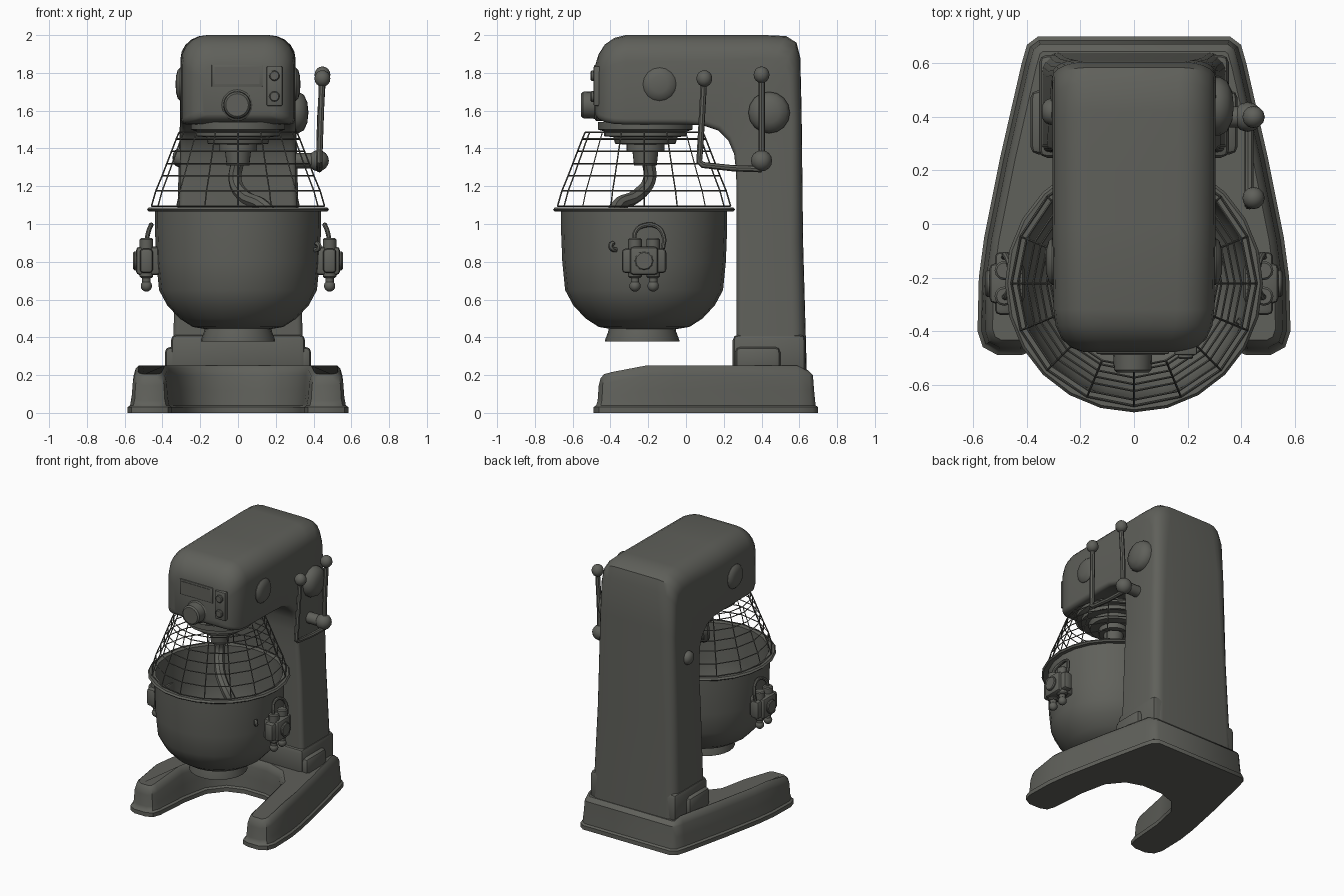
import bpy, bmesh, math
from mathutils import Vector

if "Cube" in bpy.data.objects:
    bpy.data.objects.remove(bpy.data.objects["Cube"])

metal = bpy.data.materials.new("dark_grey_metal")
metal.diffuse_color = (0.115, 0.117, 0.103, 1)
metal.use_nodes = True
metal.node_tree.nodes["Principled BSDF"].inputs["Base Color"].default_value = metal.diffuse_color


def finish(name, bm):
    bmesh.ops.remove_doubles(bm, verts=bm.verts, dist=0.0005)
    bmesh.ops.recalc_face_normals(bm, faces=bm.faces)
    me = bpy.data.meshes.new(name)
    bm.to_mesh(me)
    bm.free()
    me.materials.append(metal)
    ob = bpy.data.objects.new(name, me)
    bpy.context.collection.objects.link(ob)
    return ob


def loft(name, rings, caps=True):
    bm = bmesh.new()
    vs = [[bm.verts.new(p) for p in r] for r in rings]
    n = len(rings[0])
    for a, b in zip(vs, vs[1:]):
        for k in range(n):
            bm.faces.new((a[k], a[(k + 1) % n], b[(k + 1) % n], b[k]))
    if caps:
        bm.faces.new(vs[0])
        bm.faces.new(vs[-1])
    return finish(name, bm)


def lathe(name, profile, origin, axis=(0, 0, 1), n=24):
    """Revolve (radius, height) points about an axis."""
    q = Vector(axis).to_track_quat('Z', 'Y')
    rings = [[Vector(origin) + q @ Vector((r * math.cos(t), r * math.sin(t), h))
              for t in (2 * math.pi * k / n for k in range(n))] for r, h in profile]
    return loft(name, rings, caps=False)


def rod(name, a, b, r, n=12):
    d = Vector(b) - Vector(a)
    L = d.length
    c = min(r * 0.2, L * 0.3)
    return lathe(name, [(0, 0), (r - c, 0), (r, c), (r, L - c), (r - c, L), (0, L)], a, d, n)


def ball(name, c, r, stretch=1.0):
    prof = [(r * math.sin(math.pi * k / 8), -r * stretch * math.cos(math.pi * k / 8)) for k in range(9)]
    return lathe(name, prof, c, n=12)


def box(name, c, size, bevel=0.01):
    bm = bmesh.new()
    bmesh.ops.create_cube(bm, size=1)
    for v in bm.verts:
        v.co = Vector([v.co[k] * size[k] + c[k] for k in range(3)])
    if bevel:
        bmesh.ops.bevel(bm, geom=bm.edges[:], offset=bevel, segments=2, profile=0.5, affect='EDGES')
    return finish(name, bm)


def tubes(name, paths, r, closed=False, smooth=False, res=0):
    cu = bpy.data.curves.new(name, 'CURVE')
    cu.dimensions = '3D'
    cu.bevel_depth, cu.bevel_resolution, cu.use_fill_caps = r, res, True
    cu.resolution_u = 5
    for path in paths:
        if smooth:
            s = cu.splines.new('BEZIER')
            s.bezier_points.add(len(path) - 1)
            for bp, p in zip(s.bezier_points, path):
                bp.co = p
                bp.handle_left_type = bp.handle_right_type = 'AUTO'
        else:
            s = cu.splines.new('POLY')
            s.points.add(len(path) - 1)
            for pt, p in zip(s.points, path):
                pt.co = (*p, 1)
        s.use_cyclic_u = closed
    cu.materials.append(metal)
    ob = bpy.data.objects.new(name, cu)
    bpy.context.collection.objects.link(ob)
    bpy.ops.object.select_all(action='DESELECT')
    ob.select_set(True)
    bpy.context.view_layer.objects.active = ob
    bpy.ops.object.convert(target='MESH')


# U-shaped base with a thin bottom flange
half = [(.36, .70), (.40, .67), (.42, .60), (.50, .25), (.56, -.05), (.58, -.2), (.585, -.40),
        (.565, -.46), (.51, -.49), (.42, -.49), (.37, -.47), (.35, -.41), (.33, -.15),
        (.29, .04), (.2, .15), (.08, .19)]
outline = [Vector(p) for p in half + [(-x, y) for x, y in reversed(half)]]


def inset(d):
    out = []
    for k, p in enumerate(outline):
        a = (p - outline[k - 1]).normalized()
        b = (outline[(k + 1) % len(outline)] - p).normalized()
        na, nb = Vector((a.y, -a.x)), Vector((b.y, -b.x))   # inward for a clockwise outline
        out.append(p + (na + nb) * d / (1 + na.dot(nb)))
    return out


base = []
for d, z in [(0, 0), (0, .03), (.014, .04), (.022, .12), (.028, .2), (.038, .235), (.056, .252)]:
    base.append([(p.x, p.y, z - (max(0, -.26 - p.y) * .27 if z > .1 else 0)
                  - (.025 if z > .21 and p.y > .6 else 0)) for p in inset(d)])
loft("base", base)


# head and column swept as one bent housing
def section(o, i, w, ro, ri, seg=5):
    o, i = Vector((0, *o)), Vector((0, *i))
    v = (o - i).normalized()
    L = (o - i).length
    pts = []
    for sx, top, start in ((1, 1, 0), (-1, 1, 90), (-1, 0, 180), (1, 0, 270)):
        r = ro if top else ri
        for k in range(seg + 1):
            t = math.radians(start + 90 * k / seg)
            h = (L - r if top else r) + r * math.sin(t)
            pts.append(i + v * h + Vector((sx * (w - r) + r * math.cos(t), 0, 0)))
    return pts


stations = [((-.478, 1.85), (-.478, 1.575), .19, .09, .03),
            ((-.462, 1.90), (-.462, 1.555), .235, .11, .03),
            ((-.43, 1.95), (-.43, 1.54), .27, .13, .03),
            ((-.38, 1.985), (-.38, 1.53), .293, .14, .03),
            ((-.32, 2.0), (-.32, 1.527), .30, .14, .03),
            ((.0, 2.0), (.0, 1.527), .305, .14, .03),
            ((.2, 2.0), (.09, 1.522), .305, .14, .03),
            ((.42, 2.0), (.17, 1.495), .305, .14, .03),
            ((.53, 1.995), (.225, 1.44), .305, .14, .03),
            ((.585, 1.96), (.255, 1.37), .305, .13, .03),
            ((.605, 1.88), (.265, 1.28), .306, .12, .03),
            ((.612, 1.6), (.268, 1.15), .308, .09, .03),
            ((.62, .9), (.268, .9), .325, .07, .03),
            ((.64, .2), (.268, .2), .35, .07, .03)]
loft("head_and_column", [section(*s) for s in stations])

# stepped collar where the column meets the base
box("column_collar", (0, .44, .31), (.71, .385, .21), .03)
for s in (-1, 1):
    box("collar_ear", (s * .345, .38, .28), (.085, .24, .14), .03)

# control panel on the head front
box("display_panel", (-.005, -.476, 1.785), (.27, .02, .115), .004)
box("display_screen", (-.005, -.487, 1.785), (.24, .006, .09), 0)
box("switch_box", (.193, -.455, 1.73), (.085, .07, .21), .008)
for z in (1.785, 1.675):
    rod("switch_button", (.193, -.48, z), (.193, -.505, z), .028)
lathe("speed_knob", [(.085, 0), (.085, .03), (.073, .04), (.07, .1), (.06, .11), (0, .11)],
      (-.005, -.445, 1.63), (0, -1, 0), 20)

# domed covers on the housing sides
dome = [(1, 0), (1, .2), (.85, .45), (.5, .6), (0, .65)]


def cover(name, s, y, z, r, h, x=.295):
    lathe(name, [(a * r, b * h) for a, b in dome], (s * x, y, z), (s, 0, 0), 16)


for s in (-1, 1):
    cover("head_side_cover", s, -.14, 1.74, .088, .055)
cover("column_side_cover", 1, .44, 1.59, .11, .12)
cover("column_side_button", -1, .42, 1.35, .05, .08)

# twin lever on the right side
rod("lever_hub", (.29, .40, 1.335), (.43, .40, 1.335), .04)
ball("lever_hub_end", (.425, .40, 1.335), .056)
tubes("lever_rods", [[(.43, .40, 1.32), (.435, .40, 1.55), (.448, .40, 1.77)],
                     [(.445, .095, 1.76), (.432, .075, 1.4), (.43, .07, 1.33),
                      (.43, .09, 1.312), (.43, .25, 1.295), (.43, .40, 1.29)]], .017, res=2)
for y, z in ((.40, 1.79), (.097, 1.77)):
    ball("lever_knob", (.447, y, z), .042, 1.05)

# mixing drive under the head
AX = -.215
lathe("mixing_drive", [(.25, 1.54), (.25, 1.5), (.22, 1.49), (.22, 1.465), (.17, 1.46), (.16, 1.425),
                       (.10, 1.42), (.10, 1.385), (.068, 1.38), (.06, 1.31), (0, 1.31)], (0, AX, 0))
tubes("dough_hook", [[(0, -.2, 1.34), (-.015, -.195, 1.23), (.03, -.26, 1.15), (.14, -.37, 1.09),
                      (.22, -.38, .98), (.24, -.28, .83), (.16, -.14, .7), (0, -.14, .6),
                      (-.1, -.24, .55)]], .036, smooth=True, res=2)

# bowl with rolled rim, thin wall and foot
CY = -.222
lathe("bowl", [(.44, 1.07), (.472, 1.066), (.482, 1.076), (.472, 1.088), (.43, 1.085), (.425, .82),
               (.405, .65), (.34, .55), (.26, .48), (0, .46)], (0, CY, 0))
lathe("bowl_outer", [(.44, 1.07), (.44, .98), (.433, .80), (.418, .65), (.375, .57), (.31, .50),
                     (.24, .455), (.18, .445), (0, .445)], (0, CY, 0))
lathe("bowl_foot", [(.175, .46), (.18, .43), (.197, .385), (.197, .377), (0, .377)], (0, CY - .01, 0))

# wire guard above the bowl
levels = [(.458, 1.095), (.435, 1.175), (.402, 1.255), (.377, 1.32), (.352, 1.385), (.327, 1.45), (.312, 1.485)]
N = 16


def on_ring(r, z, k):
    t = 2 * math.pi * k / N
    return (r * math.sin(t), CY - r * math.cos(t), z)


tubes("guard_rings", [[on_ring(r, z, k) for k in range(N)] for r, z in levels], .004, closed=True)
tubes("guard_wires", [[on_ring(r, z, k) for r, z in levels] for k in range(N)], .004)

# clamp brackets on both sides of the bowl
for s in (-1, 1):
    box("clamp_body", (s * .475, CY, .805), (.13, .15, .15), .02)
    box("clamp_plate", (s * .485, CY, .805), (.07, .235, .13), .02)
    rod("clamp_boss", (s * .535, CY, .805), (s * .555, CY, .805), .05)
    for dy in (-.048, .048):
        y = CY + dy
        rod("clamp_cylinder", (s * .485, y, .715), (s * .485, y, .925), .036)
        rod("clamp_pin", (s * .485, y, .66), (s * .485, y, .73), .022)
        ball("clamp_pin_tip", (s * .485, y, .672), .03)
    tubes("clamp_handle", [[(s * .485, CY - .05, .90), (s * .475, CY - .045, .96), (s * .46, CY, .992),
                            (s * .465, CY + .07, .985), (s * .48, CY + .105, .93),
                            (s * .485, CY + .1, .87)]], .012, smooth=True, res=2)
tubes("bowl_hook", [[(.385, -.36, .87), (.42, -.385, .865), (.43, -.40, .885), (.415, -.385, .90)]],
      .013, smooth=True, res=1)

# smooth shading with crisp edges
bpy.ops.object.select_all(action='SELECT')
bpy.context.view_layer.objects.active = bpy.context.collection.objects[0]
bpy.ops.object.shade_smooth_by_angle(angle=math.radians(38))
